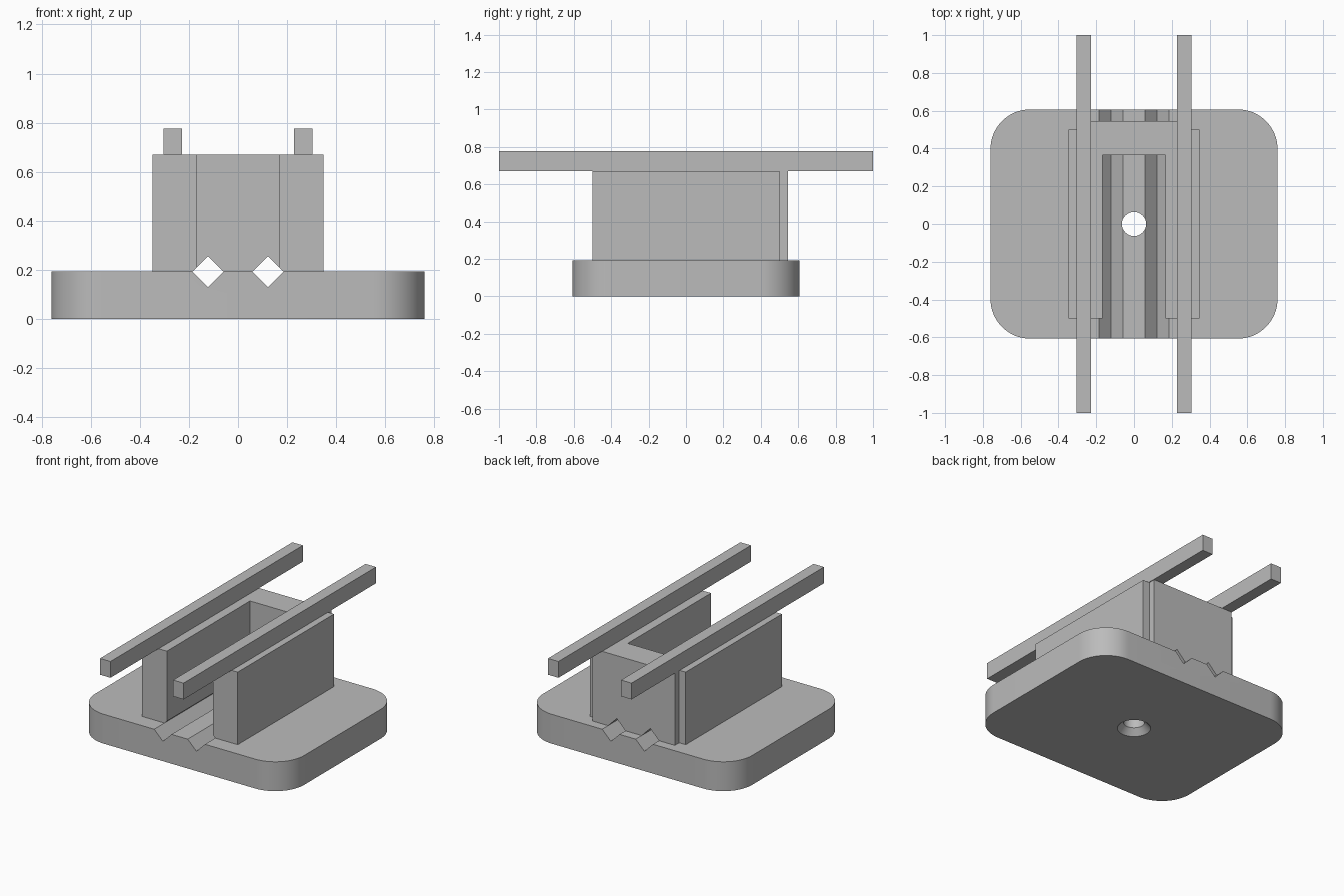
import bpy
import bmesh
from math import cos, sin, radians

# Remove the default cube
cube = bpy.data.objects.get("Cube")
if cube:
    bpy.data.objects.remove(cube, do_unlink=True)

grey = bpy.data.materials.new("plain grey")
grey.use_nodes = True
GREY = (0.5, 0.5, 0.5, 1)
grey.diffuse_color = GREY
grey.node_tree.nodes["Principled BSDF"].inputs["Base Color"].default_value = GREY

BASE_TOP, WALL_TOP, RAIL_TOP = 0.193, 0.67, 0.777


def finish(name, bm):
    """Turn a bmesh into a grey object."""
    bmesh.ops.recalc_face_normals(bm, faces=bm.faces)
    mesh = bpy.data.meshes.new(name)
    bm.to_mesh(mesh)
    bm.free()
    mesh.materials.append(grey)
    obj = bpy.data.objects.new(name, mesh)
    bpy.context.collection.objects.link(obj)
    return obj


def prism(name, outline, direction):
    """Extrude a closed outline of 3D points along a direction."""
    bm = bmesh.new()
    face = bm.faces.new([bm.verts.new(p) for p in outline])
    ext = bmesh.ops.extrude_face_region(bm, geom=[face])
    verts = [v for v in ext["geom"] if isinstance(v, bmesh.types.BMVert)]
    bmesh.ops.translate(bm, verts=verts, vec=direction)
    return finish(name, bm)


def lathe(name, profile, steps=48):
    """Spin a (radius, z) profile into a closed solid."""
    bm = bmesh.new()
    rings = [[bm.verts.new((r * cos(radians(i * 360 / steps)),
                            r * sin(radians(i * 360 / steps)), z))
              for i in range(steps)] for r, z in profile]
    for low, high in zip(rings, rings[1:]):
        for i in range(steps):
            j = (i + 1) % steps
            bm.faces.new((low[i], low[j], high[j], high[i]))
    bm.faces.new(rings[0])
    bm.faces.new(rings[-1])
    return finish(name, bm)


def select_only(obj):
    bpy.ops.object.select_all(action="DESELECT")
    obj.select_set(True)
    bpy.context.view_layer.objects.active = obj


def cut(obj, cutter):
    mod = obj.modifiers.new("cut", "BOOLEAN")
    mod.operation, mod.solver, mod.object = "DIFFERENCE", "EXACT", cutter
    select_only(obj)
    bpy.ops.object.modifier_apply(modifier=mod.name)


# Base plate with rounded corners
half_x, half_y, radius = 0.76, 0.607, 0.21
outline = []
for sx, sy, start in ((1, 1, 0), (-1, 1, 90), (-1, -1, 180), (1, -1, 270)):
    for i in range(17):
        a = radians(start + i * 90 / 16)
        outline.append((sx * (half_x - radius) + radius * cos(a),
                        sy * (half_y - radius) + radius * sin(a), 0))
base = prism("base_plate", outline, (0, 0, BASE_TOP))

# U-shaped holder: two side walls joined by a back wall
half_u = [(0.168, 0.365), (0.168, -0.5), (0.348, -0.5),
          (0.348, 0.5), (0.3, 0.5), (0.3, 0.545)]
u_shape = half_u + [(-x, y) for x, y in reversed(half_u)]
holder = prism("holder_walls", [(x, y, BASE_TOP) for x, y in u_shape],
               (0, 0, WALL_TOP - BASE_TOP))

# Two long rails on the walls
for side, label in ((1, "left"), (-1, "right")):
    corners = [(0.228, WALL_TOP), (0.304, WALL_TOP),
               (0.304, RAIL_TOP), (0.228, RAIL_TOP)]
    prism(label + "_rail", [(side * x, -1, z) for x, z in corners], (0, 2, 0))

# Diamond channels through base and holder
cutters = []
d = 0.063
for side in (1, -1):
    x = side * 0.122
    diamond = [(x - d, -1.2, BASE_TOP), (x, -1.2, BASE_TOP - d),
               (x + d, -1.2, BASE_TOP), (x, -1.2, BASE_TOP + d)]
    channel = prism("channel_cutter", diamond, (0, 2.4, 0))
    cutters.append(channel)
    cut(base, channel)
    cut(holder, channel)

# Countersunk screw hole
hole = lathe("hole_cutter", [(0.135, -0.04), (0.064, 0.04), (0.064, 0.4)])
cutters.append(hole)
cut(base, hole)

for c in cutters:
    bpy.data.objects.remove(c, do_unlink=True)

# Smooth the round corners and hole, keep edges sharp
select_only(base)
bpy.ops.object.shade_smooth_by_angle(angle=radians(30))
